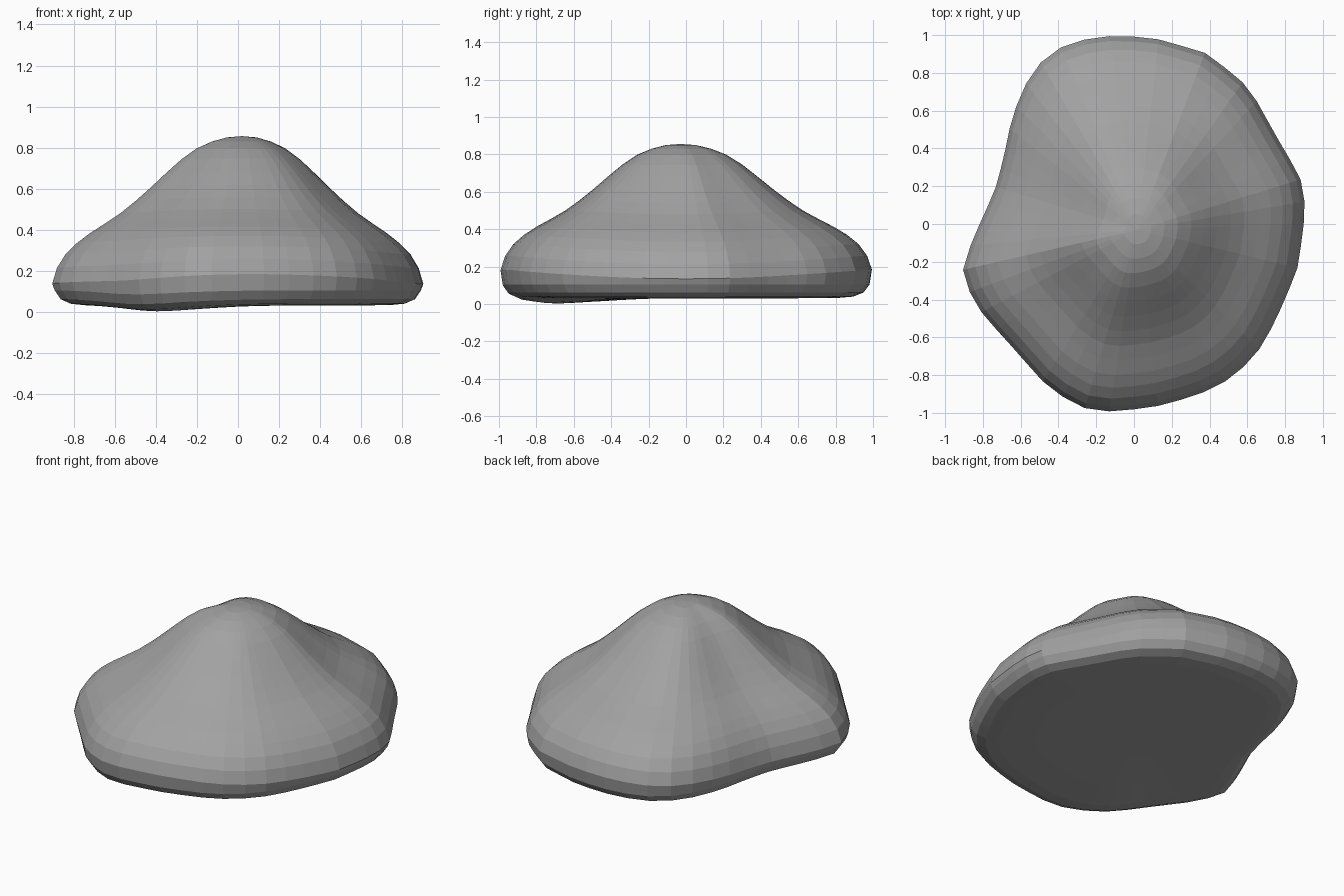
import bpy, bmesh, math

if "Cube" in bpy.data.objects:
    bpy.data.objects.remove(bpy.data.objects["Cube"])

SEGMENTS = 48

# Footprint of the boulder, counter-clockwise from the right
OUTLINE = [(.905, .05), (.90, .2), (.85, .3), (.75, .47), (.65, .65), (.56, .77),
           (.37, .91), (.12, .98), (-.08, 1), (-.25, .98), (-.4, .93), (-.5, .85),
           (-.6, .7), (-.66, .5), (-.69, .35), (-.73, .2), (-.78, .08), (-.84, -.05),
           (-.9, -.2), (-.91, -.29), (-.8, -.48), (-.6, -.7), (-.5, -.82), (-.37, -.92),
           (-.25, -.98), (-.1, -.995), (.15, -.96), (.35, -.9), (.49, -.83), (.6, -.74),
           (.69, -.63), (.8, -.4), (.87, -.22)]

# Cross-section: fraction of the footprint radius, height
UPPER = [(.08, .85), (.16, .83), (.24, .797), (.32, .745), (.4, .68), (.48, .612),
         (.56, .548), (.64, .49), (.72, .443), (.8, .398), (.87, .352), (.93, .3),
         (.975, .235), (1, .16)]
LOWER = [(.987, .105), (.955, .062), (.9, .04), (.82, .033), (.6, .031), (.3, .031)]


def radius(angle):
    """Distance from the centre to the footprint along a direction."""
    dx, dy = math.cos(angle), math.sin(angle)
    for (ax, ay), (bx, by) in zip(OUTLINE, OUTLINE[1:] + OUTLINE[:1]):
        ex, ey = bx - ax, by - ay
        den = dx * ey - dy * ex
        if abs(den) < 1e-9:
            continue
        dist = (ax * ey - ay * ex) / den
        along = (ax * dy - ay * dx) / den
        if dist > 0 and -1e-6 <= along <= 1 + 1e-6:
            return dist
    return 1


def point(t, z, angle, upper):
    r = radius(angle) * t
    # the summit sits slightly forward of the footprint centre
    shift = max(0, 1 - t) if upper else 0
    x = r * math.cos(angle) + .02 * shift
    y = r * math.sin(angle) - .03 * shift
    if upper:   # front and back shoulders ride higher than the sides
        z -= .025 * math.cos(2 * angle) * t * t
    # sagging front-left part of the underside
    sag = math.exp(-((x + .4) ** 2 + (y + .7) ** 2) / .1)
    z -= .033 * sag * max(0, 1 - z / .4)
    return x, y, max(z, 0)


# Boulder: rings lofted from summit to underside
bm = bmesh.new()
angles = [2 * math.pi * i / SEGMENTS for i in range(SEGMENTS)]
rings = [[bm.verts.new(point(t, z, a, upper)) for a in angles]
         for section, upper in ((UPPER, True), (LOWER, False)) for t, z in section]
for top, low in zip(rings, rings[1:]):
    for i in range(SEGMENTS):
        j = (i + 1) % SEGMENTS
        bm.faces.new((top[i], low[i], low[j], top[j]))
summit = bm.verts.new((.02, -.03, .856))
underside = bm.verts.new((0, 0, .031))
for i in range(SEGMENTS):
    j = (i + 1) % SEGMENTS
    bm.faces.new((summit, rings[0][i], rings[0][j]))
    bm.faces.new((underside, rings[-1][j], rings[-1][i]))
bmesh.ops.recalc_face_normals(bm, faces=bm.faces)

mesh = bpy.data.meshes.new("boulder")
bm.to_mesh(mesh)
bm.free()
stone = bpy.data.materials.new("stone grey")
stone.diffuse_color = (.36, .36, .36, 1)
stone.use_nodes = True
stone.node_tree.nodes["Principled BSDF"].inputs["Base Color"].default_value = stone.diffuse_color
mesh.materials.append(stone)
boulder = bpy.data.objects.new("boulder", mesh)
bpy.context.collection.objects.link(boulder)
